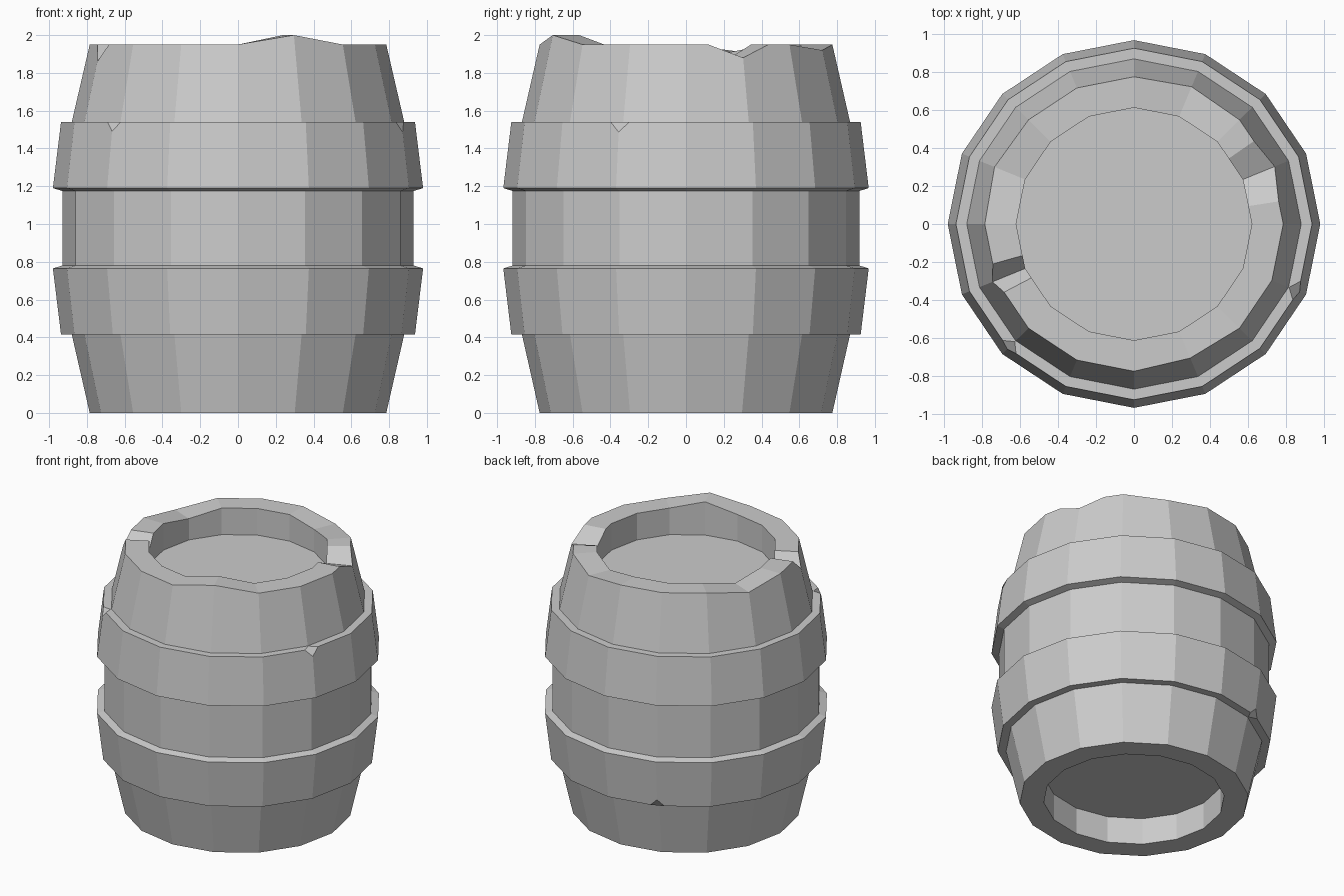
import bpy, bmesh
from math import cos, sin, radians

if "Cube" in bpy.data.objects:
    bpy.data.objects.remove(bpy.data.objects["Cube"])

STEP = 22.5
Y_SCALE = 0.987
CORNERS = [i * STEP for i in range(16)]


def spot(r, z, deg):
    """Point on a 16-sided ring of corner radius r."""
    off = deg % STEP
    if off > 1e-6:
        r *= cos(radians(STEP / 2)) / cos(radians(off - STEP / 2))
    a = radians(deg)
    return (r * cos(a), r * sin(a) * Y_SCALE, z)


def lathe(name, profile, angles=CORNERS, cap_start=False, cap_end=False, chips=()):
    """Sweep profile(angle) -> [(r, z)...] around z; chips = (angle, profile index, size)."""
    bm = bmesh.new()
    cols = [[bm.verts.new(spot(r, z, a)) for r, z in profile(a)] for a in angles]
    n = len(cols)
    for j in range(n):
        p, q = cols[j], cols[(j + 1) % n]
        for k in range(len(p) - 1):
            bm.faces.new((p[k], q[k], q[k + 1], p[k + 1]))
    if cap_start:
        bm.faces.new([c[0] for c in reversed(cols)])
    if cap_end:
        bm.faces.new([c[-1] for c in cols])
    marks = [(cols[angles.index(a)][k], size) for a, k, size in chips]
    for v, size in marks:
        bmesh.ops.bevel(bm, geom=[v], offset=size, offset_type='OFFSET',
                        segments=1, profile=0.5, affect='VERTICES')
    me = bpy.data.meshes.new(name)
    bm.to_mesh(me)
    bm.free()
    ob = bpy.data.objects.new(name, me)
    bpy.context.collection.objects.link(ob)
    return ob


# Lower staves with recessed bottom
lathe("lower_staves",
      lambda a: [(0.62, 0.2), (0.62, 0), (0.785, 0), (0.88, 0.415)], cap_start=True)

# Hoops with chipped corners
lathe("lower_hoop",
      lambda a: [(0.88, 0.415), (0.937, 0.415), (0.98, 0.765), (0.93, 0.78)],
      chips=[(112.5, 1, 0.05)])
lathe("upper_hoop",
      lambda a: [(0.93, 1.175), (0.98, 1.19), (0.937, 1.54), (0.88, 1.54)],
      chips=[(225.0, 2, 0.05), (337.5, 2, 0.054)])

# Middle staves between the hoops
lathe("middle_staves", lambda a: [(0.93, 0.78), (0.93, 1.175)])

# Upper staves: worn rim with raised, sunken and notched spots, and the lid
RIM = {292.5: 2.0, 202.5: 1.86, 22.5: 1.88, 67.5: 1.92, 157.5: 1.91}


def upper(a):
    z = RIM.get(a, 1.95)
    return [(0.88, 1.54), (0.785 + (1.95 - z) * 0.232, z), (0.62, z), (0.62, 1.75)]


lathe("upper_staves", upper, sorted(CORNERS + [9, 35, 196, 208]), cap_end=True)
